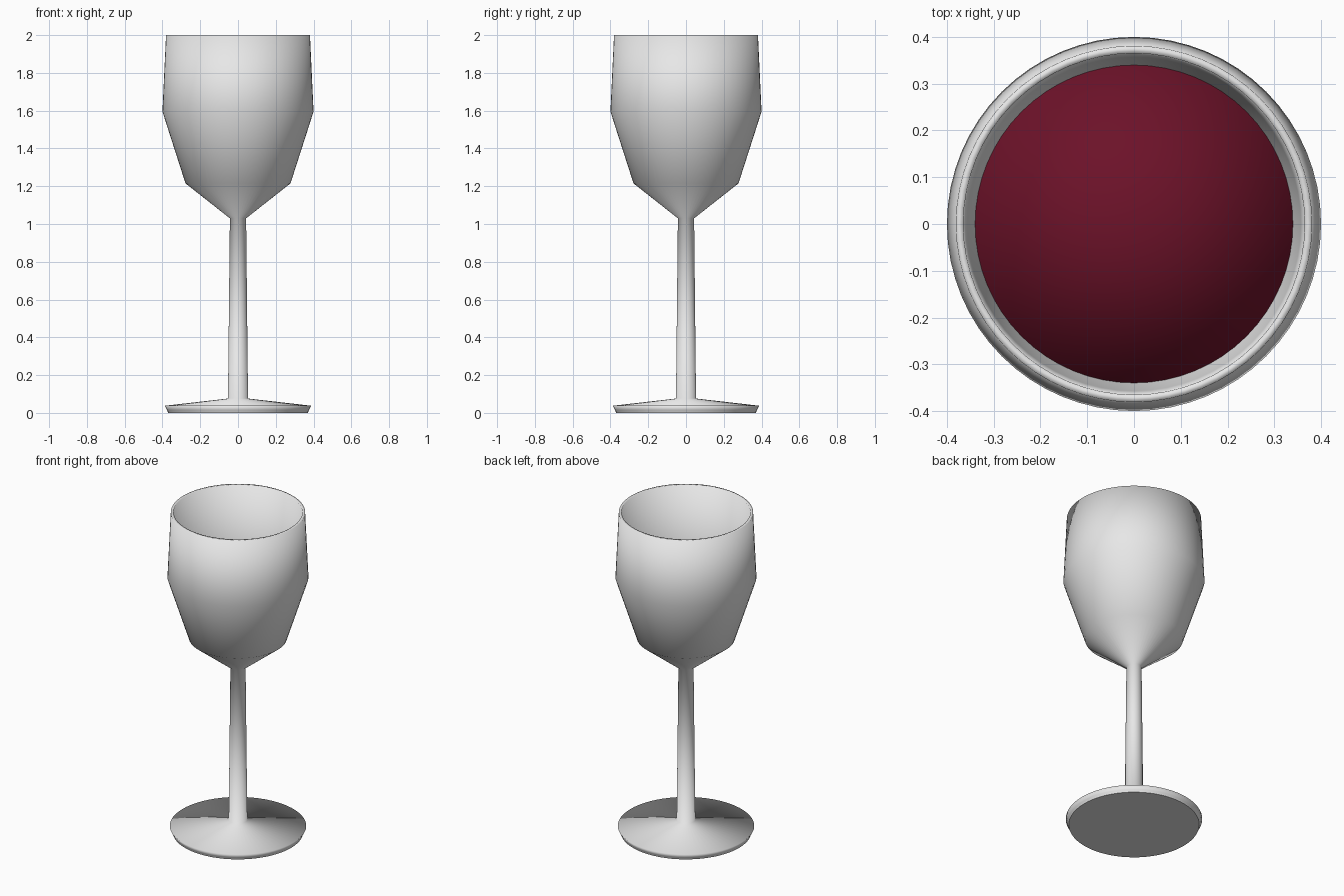
import bpy
import bmesh
import math

SEGMENTS = 64

old = bpy.data.objects.get("Cube")
if old:
    bpy.data.objects.remove(old, do_unlink=True)


def make_material(name, rgb, roughness):
    mat = bpy.data.materials.new(name)
    mat.use_nodes = True
    mat.diffuse_color = (*rgb, 1.0)
    shader = mat.node_tree.nodes["Principled BSDF"]
    shader.inputs["Base Color"].default_value = (*rgb, 1.0)
    shader.inputs["Roughness"].default_value = roughness
    return mat


def lathe(name, profile, mat):
    """Spin a (radius, height) profile around z into a closed smooth solid."""
    bm = bmesh.new()
    verts = [bm.verts.new((r, 0, z)) for r, z in profile]
    edges = [bm.edges.new(pair) for pair in zip(verts, verts[1:])]
    bmesh.ops.spin(bm, geom=verts + edges, cent=(0, 0, 0), axis=(0, 0, 1),
                   angle=math.tau, steps=SEGMENTS, use_duplicate=False)
    bmesh.ops.remove_doubles(bm, verts=bm.verts, dist=0.0001)
    bmesh.ops.recalc_face_normals(bm, faces=bm.faces)
    for face in bm.faces:
        # the flat underside stays crisp, everything else is smooth
        face.smooth = face.calc_center_median().z > 0.001
    mesh = bpy.data.meshes.new(name)
    bm.to_mesh(mesh)
    bm.free()
    mesh.materials.append(mat)
    obj = bpy.data.objects.new(name, mesh)
    bpy.context.collection.objects.link(obj)
    return obj


glass = make_material("pale grey glass", (0.8, 0.8, 0.8), 0.3)
wine = make_material("dark red wine", (0.15, 0.006, 0.022), 0.4)

# Profile sections, from the underside up the outside and down the inside
foot = [(0, 0), (0.37, 0), (0.375, 0.015), (0.387, 0.038)]
stem = [(0.053, 0.076), (0.043, 1.03)]
bowl_outside = [(0.278, 1.215), (0.4, 1.595), (0.381, 2.0)]
bowl_inside = [(0.365, 2.0), (0.357, 1.59), (0.245, 1.23), (0, 1.06)]
lathe("goblet", foot + stem + bowl_outside + bowl_inside, glass)

# Drink filling the lower bowl
lathe("wine_fill", [(0, 1.065), (0.243, 1.235), (0.341, 1.535), (0, 1.535)], wine)
